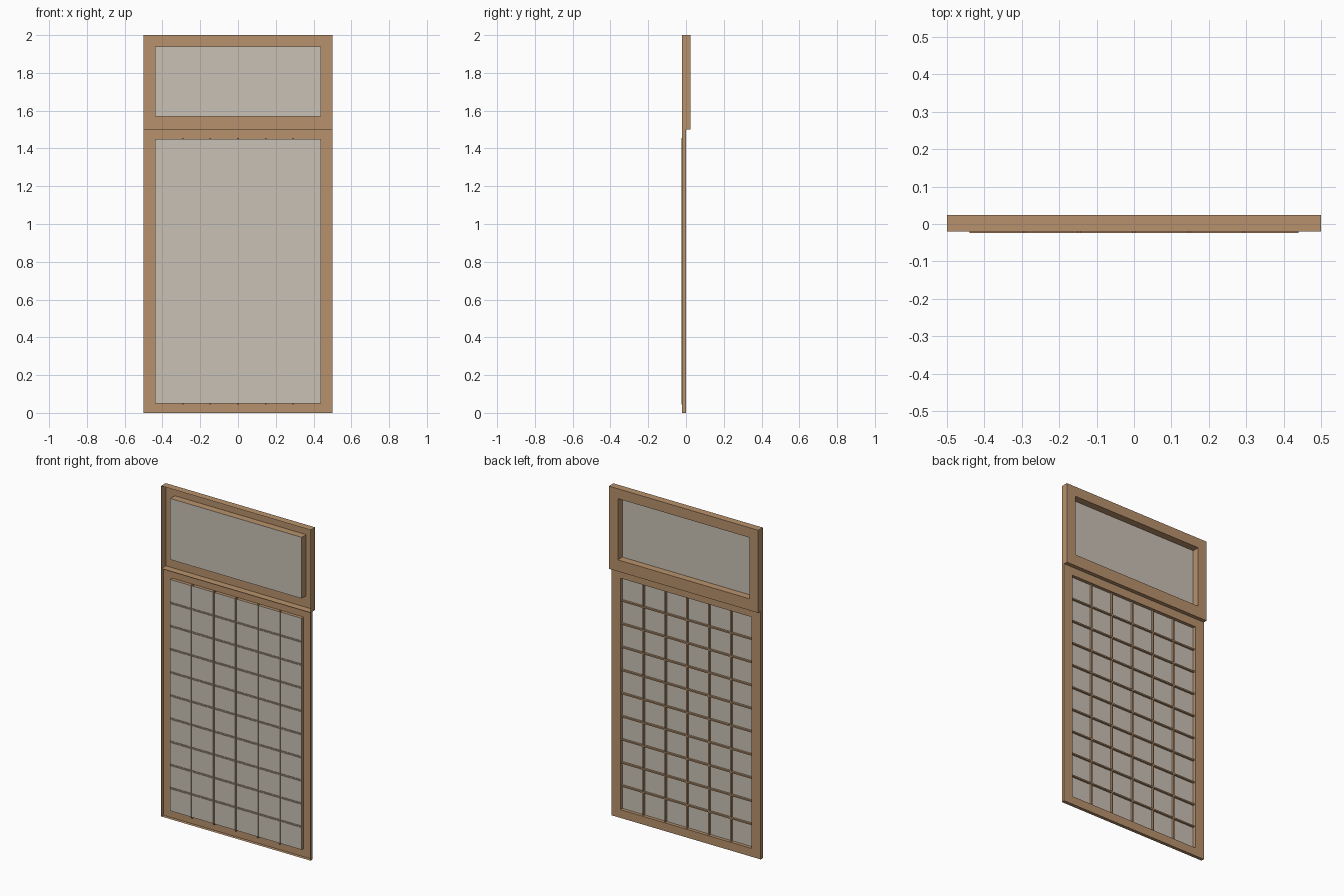
import bpy
import bmesh

cube = bpy.data.objects.get("Cube")
if cube:
    bpy.data.objects.remove(cube, do_unlink=True)


def material(name, rgb):
    mat = bpy.data.materials.new(name)
    mat.use_nodes = True
    mat.diffuse_color = (*rgb, 1)
    mat.node_tree.nodes["Principled BSDF"].inputs["Base Color"].default_value = (*rgb, 1)
    return mat


WOOD = material("light wood", (0.48, 0.285, 0.15))
PAPER = material("rice paper", (0.59, 0.535, 0.46))

HALF, INNER = 0.5, 0.44      # half widths of frame and opening
FRONT = -0.02                # open front of the frames
COLUMNS, ROWS = 6, 10


def finish(name, bm, mat):
    mesh = bpy.data.meshes.new(name)
    bm.to_mesh(mesh)
    bm.free()
    mesh.materials.append(mat)
    obj = bpy.data.objects.new(name, mesh)
    bpy.context.collection.objects.link(obj)
    return obj


def rectangle(bm, half, low, high, y):
    corners = ((-half, low), (half, low), (half, high), (-half, high))
    return [bm.verts.new((x, y, z)) for x, z in corners]


def open_frame(name, outer, inner, back):
    """Hollow frame: outer walls, back ring and inner walls, no front."""
    bm = bmesh.new()
    loops = [rectangle(bm, HALF, *outer, FRONT), rectangle(bm, HALF, *outer, back),
             rectangle(bm, INNER, *inner, back), rectangle(bm, INNER, *inner, FRONT)]
    for a, b in zip(loops, loops[1:]):
        for i in range(4):
            j = (i + 1) % 4
            bm.faces.new((a[i], a[j], b[j], b[i]))
    return finish(name, bm, WOOD)


def paper(name, low, high):
    bm = bmesh.new()
    bm.faces.new(rectangle(bm, INNER, low, high, FRONT))
    return finish(name, bm, PAPER)


def open_bar(bm, x, z, width, height, front=-0.0235, back=-0.008):
    """Lattice bar: a box without its front face."""
    verts = bmesh.ops.create_cube(bm, size=1)["verts"]
    for v in verts:
        v.co = (x + v.co.x * width, front if v.co.y < 0 else back, z + v.co.z * height)
    faces = {f for v in verts for f in v.link_faces}
    bm.normal_update()
    bmesh.ops.delete(bm, geom=[f for f in faces if f.normal.y < -0.5], context="FACES_ONLY")


# Upper window
open_frame("upper_frame", (1.5, 2.0), (1.57, 1.94), 0.0235)
paper("upper_paper", 1.57, 1.94)

# Lower sliding panel
LOW, HIGH = 0.05, 1.45
open_frame("lower_frame", (0, 1.5), (LOW, HIGH), 0)
paper("lower_paper", LOW, HIGH)

# Lattice behind the lower paper
BAR = 0.008
bm = bmesh.new()
for i in range(1, COLUMNS):
    open_bar(bm, -INNER + 2 * INNER * i / COLUMNS, (LOW + HIGH) / 2, BAR, HIGH - LOW + 0.01)
finish("vertical_lattice", bm, WOOD)

bm = bmesh.new()
for i in range(1, ROWS):
    open_bar(bm, 0, LOW + (HIGH - LOW) * i / ROWS, 2 * INNER, BAR)
finish("horizontal_lattice", bm, WOOD)
